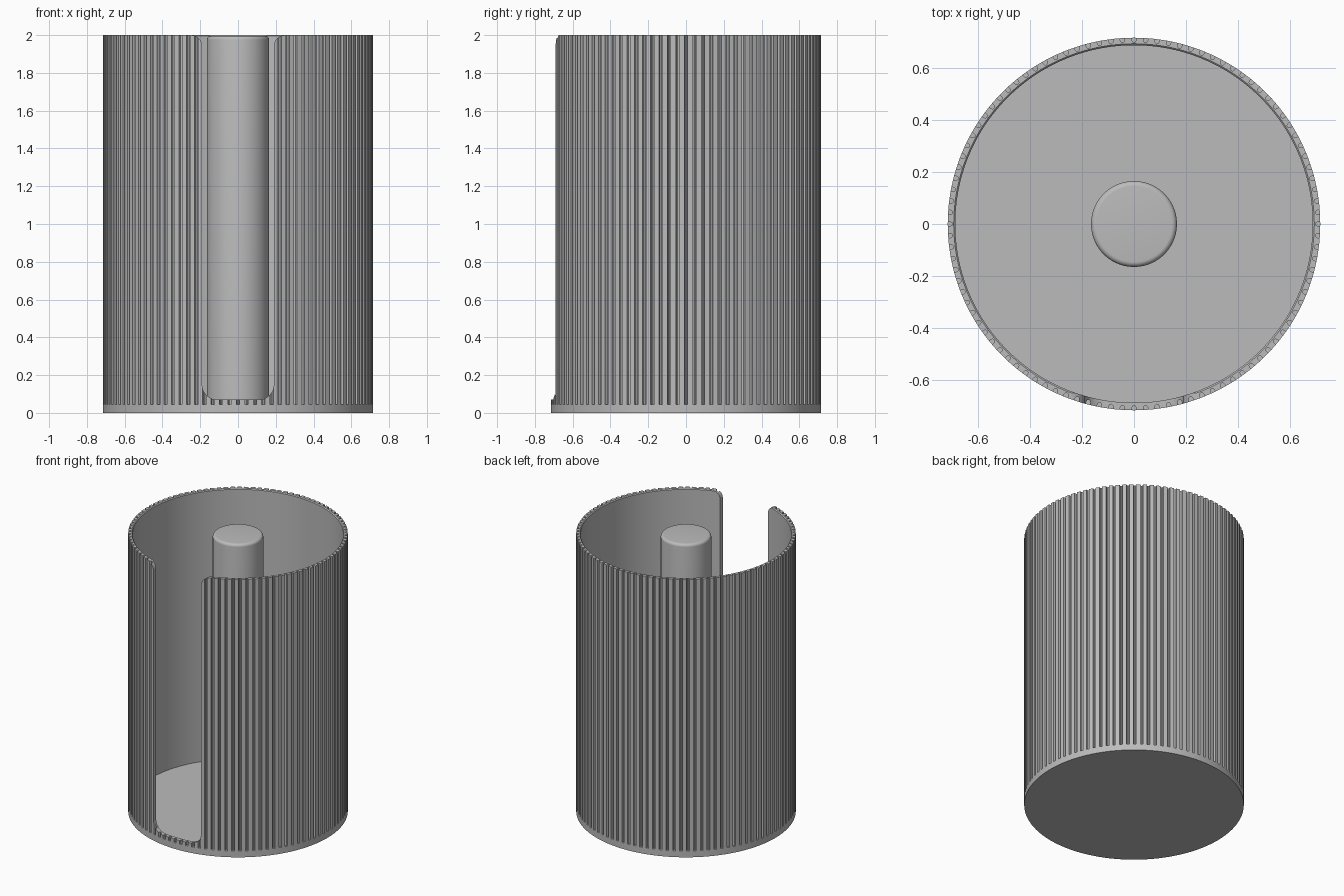
import bpy, bmesh, math
from math import sin, cos, pi, radians

cube = bpy.data.objects.get("Cube")
if cube:
    bpy.data.objects.remove(cube, do_unlink=True)

HEIGHT, OUTER, INNER = 2.0, 0.716, 0.687
FLOOR, BASE, GROOVES = 0.055, 0.045, 100

grey = bpy.data.materials.new("plain grey")
grey.use_nodes = True
grey.diffuse_color = (0.5, 0.5, 0.5, 1)
grey.node_tree.nodes["Principled BSDF"].inputs["Base Color"].default_value = (0.5, 0.5, 0.5, 1)


def finish(bm, name):
    bmesh.ops.remove_doubles(bm, verts=bm.verts, dist=0.00005)
    bmesh.ops.recalc_face_normals(bm, faces=bm.faces)
    mesh = bpy.data.meshes.new(name)
    bm.to_mesh(mesh)
    bm.free()
    mesh.materials.append(grey)
    obj = bpy.data.objects.new(name, mesh)
    bpy.context.collection.objects.link(obj)
    return obj


def select(obj):
    bpy.ops.object.select_all(action="DESELECT")
    obj.select_set(True)
    bpy.context.view_layer.objects.active = obj


def loft(name, rings):
    """Join closed rings of (x, y, z) points and cap both ends."""
    bm = bmesh.new()
    loops = [[bm.verts.new(p) for p in ring] for ring in rings]
    for a, b in zip(loops, loops[1:]):
        for i in range(len(a)):
            j = (i + 1) % len(a)
            quad = [a[i], a[j], b[j], b[i]]
            corners = []
            for v in quad:
                if all((v.co - c.co).length > 0.00005 for c in corners):
                    corners.append(v)
            if len(corners) > 2:
                bm.faces.new(corners)
    bm.faces.new(loops[0])
    bm.faces.new(loops[-1])
    return finish(bm, name)


def arc(cx, cz, r, start, end, steps=8):
    turn = [radians(start + (end - start) * i / steps) for i in range(steps + 1)]
    return [(cx + r * cos(t), cz + r * sin(t)) for t in turn]


# Fluted cup: one groove section repeated around the wall
section = [(-0.009, 0), (-0.0085, 0.009), (-0.006, 0.015), (0, 0.018),
           (0.006, 0.015), (0.0085, 0.009), (0.009, 0), (0.0225, 0)]
around = [(2 * pi * g / GROOVES + s / OUTER, d) for g in range(GROOVES) for s, d in section]


def ring(radius, z, groove=0):
    return [((radius - groove * d) * cos(a), (radius - groove * d) * sin(a), z) for a, d in around]


cup = loft("fluted_cup", [
    ring(OUTER, 0), ring(OUTER, BASE), ring(OUTER, BASE, 1), ring(OUTER, HEIGHT, 1),
    ring(INNER + 0.006, HEIGHT), ring(INNER, HEIGHT - 0.006), ring(INNER, FLOOR)])

# Front slot: rounded lower corners and a flared mouth
half, bottom = 0.19, 0.07
right = (arc(half - 0.08, bottom + 0.08, 0.08, -90, 0)
         + arc(half + 0.06, HEIGHT - 0.06, 0.06, 180, 90)
         + [(half + 0.06, HEIGHT + 0.1)])
outline = right + [(-x, z) for x, z in reversed(right)]
cutter = loft("slot_cutter", [[(x, y, z) for x, z in outline] for y in (-0.9, -0.5)])
cutter.hide_render = True
cut = cup.modifiers.new("slot", "BOOLEAN")
cut.operation, cut.solver, cut.object = "DIFFERENCE", "EXACT", cutter
select(cup)
bpy.ops.object.modifier_apply(modifier=cut.name)
bpy.data.objects.remove(cutter, do_unlink=True)

# Central post with a rounded top edge
profile = [(0.165, FLOOR - 0.01)] + arc(0.145, 1.975, 0.02, 0, 90, 6)
post = loft("centre_post", [
    [(r * cos(2 * pi * i / 96), r * sin(2 * pi * i / 96), z) for i in range(96)]
    for r, z in profile])

for obj in (cup, post):
    select(obj)
    bpy.ops.object.shade_smooth_by_angle(angle=radians(30))
